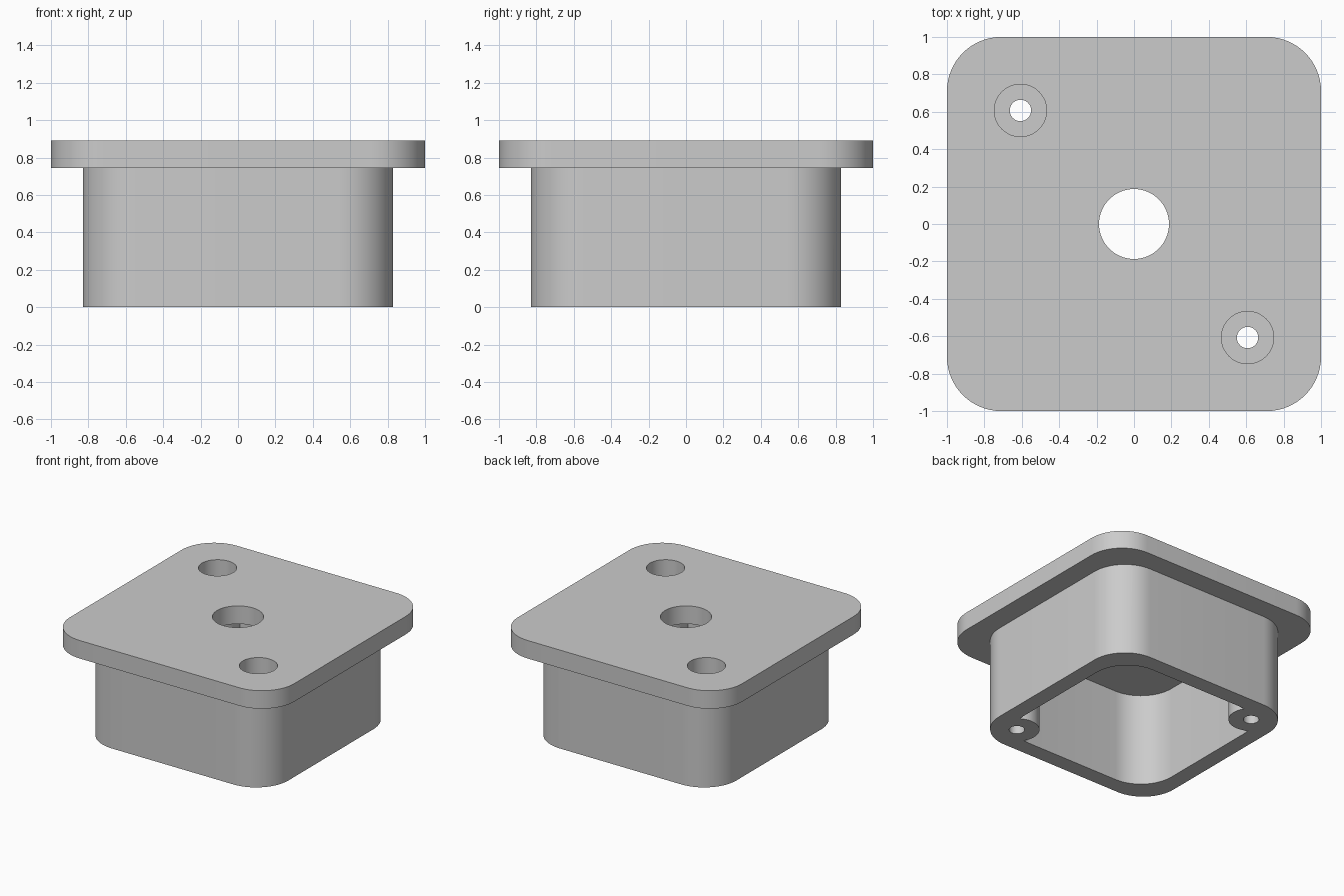
import bpy
import bmesh
from math import pi, cos, sin, radians

cube = bpy.data.objects.get("Cube")
if cube:
    bpy.data.objects.remove(cube, do_unlink=True)

grey = bpy.data.materials.new("plain grey")
grey.use_nodes = True
colour = (0.6, 0.6, 0.6, 1)
grey.diffuse_color = colour
grey.node_tree.nodes["Principled BSDF"].inputs["Base Color"].default_value = colour

TOP, LEDGE, HALF_BODY, WALL, CORNER = 0.89, 0.745, 0.83, 0.13, 0.29
SCREWS = [(-0.607, 0.607), (0.607, -0.607)]


def prism(name, outline, z0, z1):
    """Extrude a closed outline between two heights."""
    bm = bmesh.new()
    base = bm.faces.new([bm.verts.new((x, y, z0)) for x, y in outline])
    up = bmesh.ops.extrude_face_region(bm, geom=[base])["geom"]
    bmesh.ops.translate(bm, vec=(0, 0, z1 - z0),
                        verts=[v for v in up if isinstance(v, bmesh.types.BMVert)])
    bmesh.ops.recalc_face_normals(bm, faces=bm.faces)
    mesh = bpy.data.meshes.new(name)
    bm.to_mesh(mesh)
    bm.free()
    mesh.materials.append(grey)
    obj = bpy.data.objects.new(name, mesh)
    bpy.context.collection.objects.link(obj)
    return obj


def rounded_square(half, radius, steps=16):
    c = half - radius
    points = []
    for k, (sx, sy) in enumerate([(1, 1), (-1, 1), (-1, -1), (1, -1)]):
        for i in range(steps + 1):
            a = (k + i / steps) * pi / 2
            points.append((sx * c + radius * cos(a), sy * c + radius * sin(a)))
    return points


def circle(x, y, radius, sides=64):
    return [(x + radius * cos(2 * pi * i / sides), y + radius * sin(2 * pi * i / sides))
            for i in range(sides)]


def combine(target, tool, operation):
    """Apply a boolean and discard the tool."""
    mod = target.modifiers.new("combine", "BOOLEAN")
    mod.operation, mod.solver, mod.object = operation, "EXACT", tool
    bpy.ops.object.select_all(action="DESELECT")
    bpy.context.view_layer.objects.active = target
    target.select_set(True)
    bpy.ops.object.modifier_apply(modifier=mod.name)
    bpy.data.objects.remove(tool, do_unlink=True)


# Flanged plate joined to the box below it
housing = prism("flanged_housing", rounded_square(1, CORNER), LEDGE, TOP)
combine(housing, prism("box", rounded_square(HALF_BODY, CORNER), 0, LEDGE + 0.05), "UNION")

# Open pocket underneath, leaving the two screw bosses standing
pocket = prism("pocket", rounded_square(HALF_BODY - WALL, CORNER), -0.1, LEDGE)
for x, y in SCREWS:
    combine(pocket, prism("boss", circle(x, y, 0.165), -0.2, 1), "DIFFERENCE")
combine(housing, pocket, "DIFFERENCE")

# Counterbored screw holes and the central opening
for x, y in SCREWS:
    combine(housing, prism("head_recess", circle(x, y, 0.14), 0.3, 1), "DIFFERENCE")
    combine(housing, prism("screw_hole", circle(x, y, 0.057), -0.1, 0.35), "DIFFERENCE")
combine(housing, prism("centre_hole", circle(0, 0, 0.187), 0.6, 1), "DIFFERENCE")

bpy.ops.object.shade_smooth_by_angle(angle=radians(30))
